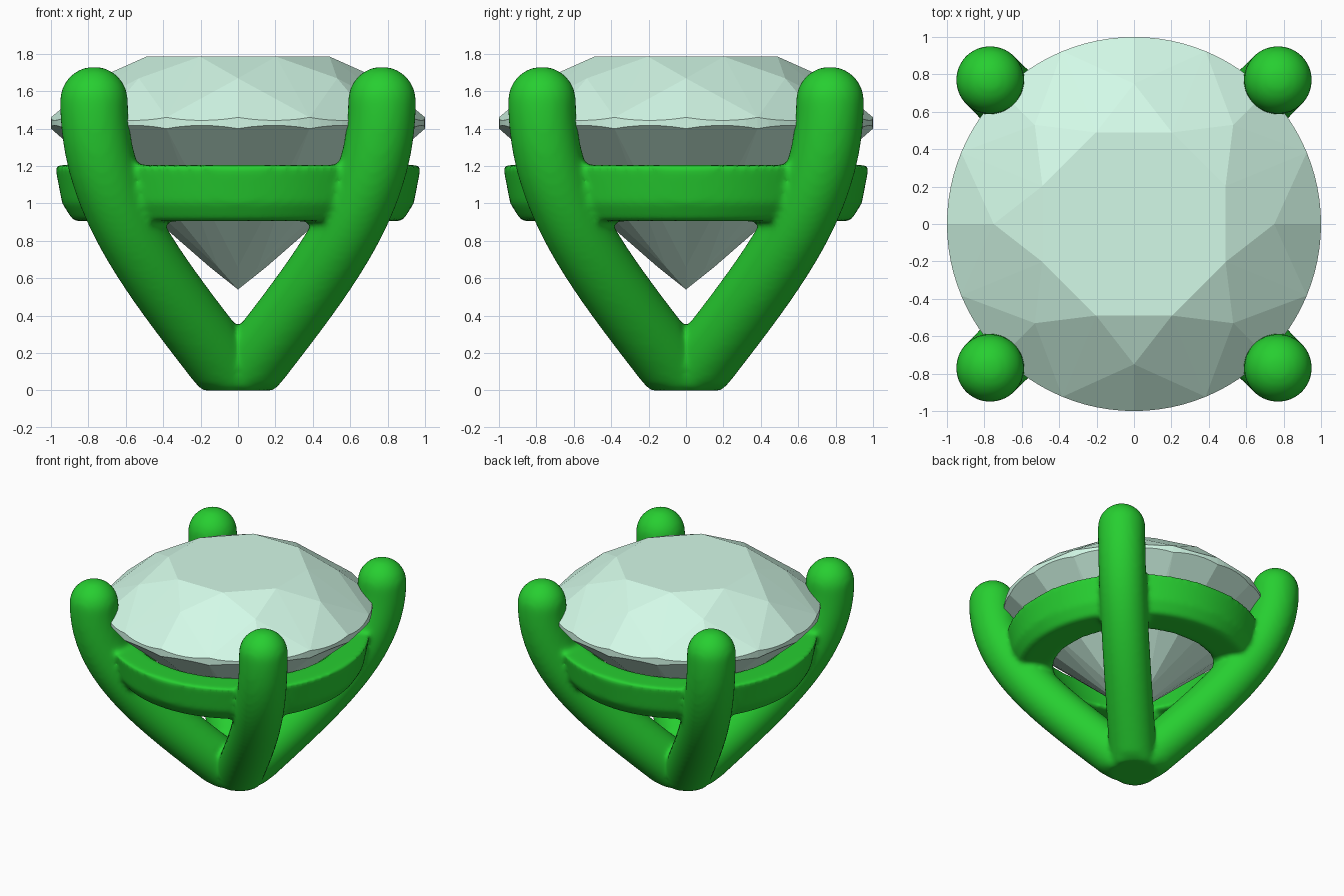
import bpy, bmesh, math
from mathutils import Vector, Matrix
from mathutils.geometry import interpolate_bezier

if "Cube" in bpy.data.objects:
    bpy.data.objects.remove(bpy.data.objects["Cube"])


def make_object(name, bm, color):
    bmesh.ops.recalc_face_normals(bm, faces=bm.faces)
    me = bpy.data.meshes.new(name)
    bm.to_mesh(me)
    bm.free()
    ob = bpy.data.objects.new(name, me)
    bpy.context.collection.objects.link(ob)
    mat = bpy.data.materials.new(name + "_material")
    mat.diffuse_color = color
    mat.use_nodes = True
    mat.node_tree.nodes["Principled BSDF"].inputs["Base Color"].default_value = mat.diffuse_color
    me.materials.append(mat)
    return ob


def polar(r, deg, z):
    a = math.radians(deg)
    return Vector((r * math.cos(a), r * math.sin(a), z))


# Round brilliant gem: convex hull of table, star, girdle and pavilion points
pts = [Vector((0, 0, 0.54))]
for k in range(8):
    pts.append(polar(0.53, 22.5 + 45 * k, 1.785))   # table corners
    pts.append(polar(0.75, 45 * k, 1.669))          # star tips
    pts.append(polar(0.15, 45 * k, 0.659))          # lower half tips
for i in range(96):                                 # scalloped girdle
    bulge = math.cos(math.radians((i % 6 - 3) * 3.75)) - math.cos(math.radians(11.25))
    pts.append(polar(1, i * 3.75, 1.46 - 0.852 * bulge))
    pts.append(polar(1, i * 3.75, 1.40 + 0.889 * bulge))
bm = bmesh.new()
for p in pts:
    bm.verts.new(p)
bmesh.ops.convex_hull(bm, input=bm.verts[:])
bmesh.ops.dissolve_limit(bm, angle_limit=math.radians(0.8), verts=bm.verts[:], edges=bm.edges[:])
make_object("gem", bm, (0.65, 0.95, 0.80, 1))


def bridge(bm, a, b):
    n = len(a)
    for j in range(n):
        bm.faces.new((a[j], a[(j + 1) % n], b[(j + 1) % n], b[j]))


def add_prong(bm, angle, r=0.182, sides=32):
    # curved path in the diagonal plane, with a round cap at each end
    s = math.sqrt(2)
    path = interpolate_bezier(Vector((0, 0, 0.04)), Vector((0.45 * s, 0, 0.62)),
                              Vector((0.77 * s, 0, 1.0)), Vector((0.77 * s, 0, 1.55)), 28)
    tans = [(path[min(i + 1, 27)] - path[max(i - 1, 0)]).normalized() for i in range(28)]
    caps = [math.radians(a) for a in range(10, 90, 10)]
    rings = [(path[0] - tans[0] * r * math.cos(a), tans[0], r * math.sin(a)) for a in caps]
    rings += [(p, t, r) for p, t in zip(path, tans)]
    rings += [(path[-1] + tans[-1] * r * math.cos(a), tans[-1], r * math.sin(a)) for a in reversed(caps)]
    rot = Matrix.Rotation(angle, 3, 'Z')
    side = Vector((0, 1, 0))
    loops = []
    for c, t, rad in rings:
        n = side.cross(t)
        loop = []
        for j in range(sides):
            a = math.tau * j / sides
            v = rot @ (c + (side * math.cos(a) + n * math.sin(a)) * rad)
            v.z = max(v.z, 0)                       # flat foot
            loop.append(bm.verts.new(v))
        loops.append(loop)
    for a, b in zip(loops, loops[1:]):
        bridge(bm, a, b)
    bm.faces.new(loops[0])
    bm.faces.new(loops[-1])


# Setting: four prongs and a tapered collar, fused with soft fillets
bm = bmesh.new()
for k in range(4):
    add_prong(bm, math.radians(45 + 90 * k))
collar = [(0.98, 1.205), (0.77, 1.205), (0.61, 0.905), (0.88, 0.905), (0.94, 1.0)]
loops = [[bm.verts.new(polar(r, i * 3.75, z)) for r, z in collar] for i in range(96)]
for i in range(96):
    bridge(bm, loops[i], loops[(i + 1) % 96])
setting = make_object("prong_setting", bm, (0.02, 0.62, 0.03, 1))
rm = setting.modifiers.new("fuse", 'REMESH')
rm.mode = 'VOXEL'
rm.voxel_size = 0.02
rm.use_smooth_shade = True
sm = setting.modifiers.new("soften", 'SMOOTH')
sm.factor = 0.5
sm.iterations = 8
